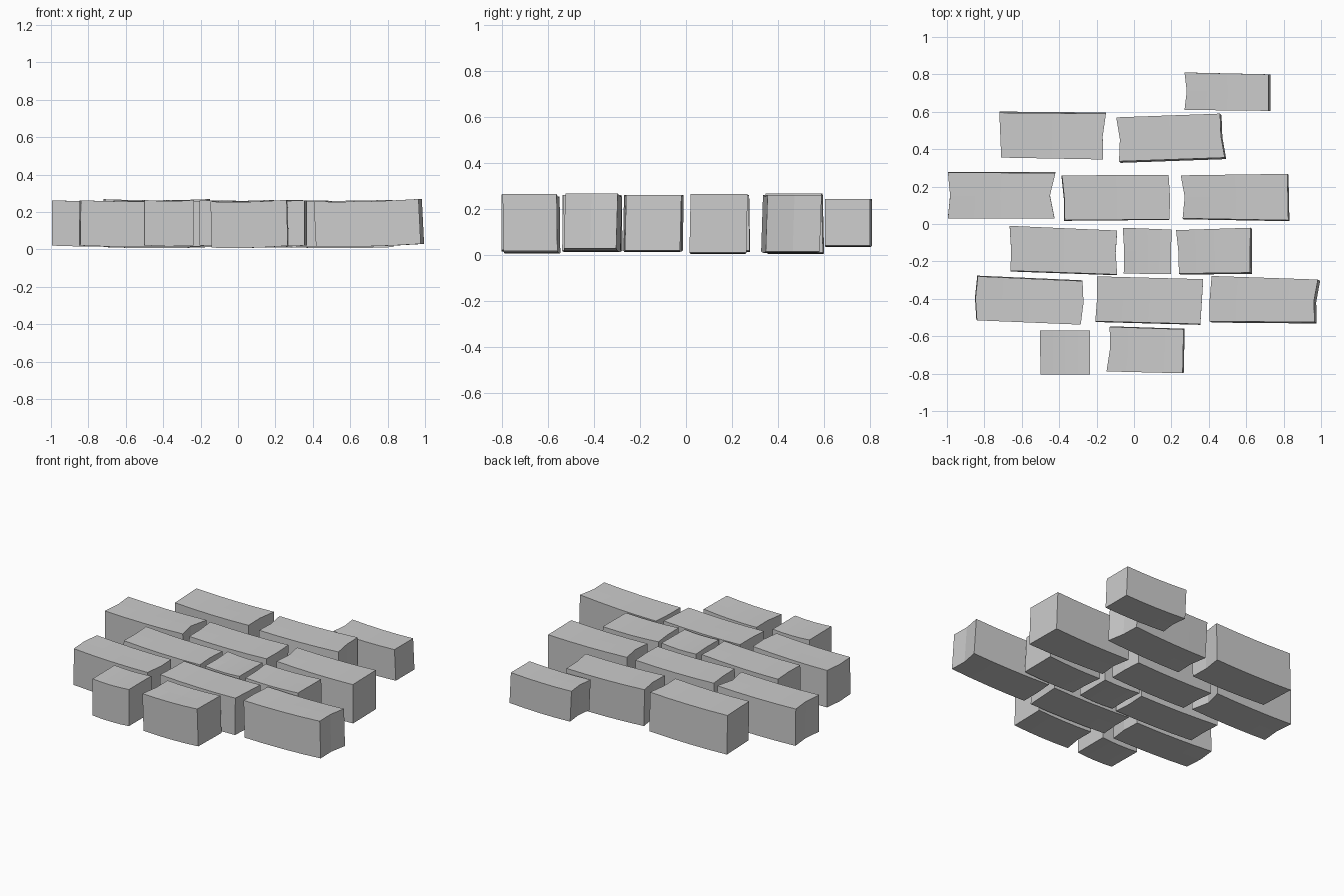
import bpy, bmesh
from mathutils import Vector

if "Cube" in bpy.data.objects:
    bpy.data.objects.remove(bpy.data.objects["Cube"])

NX, NY, NZ = 4, 2, 2


def brick(name, corners, bow=(0, 0), lean=(0, 0), z=(0.02, 0.262), tilt=0.0):
    """Worn brick. corners = plan outline (front-left, front-right, back-right,
    back-left); bow = end mid offsets in x; lean = shift of the base;
    tilt = rise of the right end."""
    fl, fr, br, bl = [Vector(c) for c in corners]
    bm = bmesh.new()
    cache = {}

    def vert(i, j, k):
        if (i, j, k) not in cache:
            u, v, w = i / NX, j / NY, k / NZ
            p = (fl * (1 - u) + fr * u) * (1 - v) + (bl * (1 - u) + br * u) * v
            arch = 4 * v * (1 - v)
            p.x += arch * (bow[0] * (1 - u) + bow[1] * u) + lean[0] * (1 - w)
            p.y += lean[1] * (1 - w)
            h = z[0] * (1 - w) + z[1] * w + tilt * (u - 0.5)
            h -= 0.006 * 4 * u * (1 - u)
            cache[i, j, k] = bm.verts.new((p.x, p.y, h))
        return cache[i, j, k]

    def side(na, nb, at):
        for a in range(na):
            for b in range(nb):
                bm.faces.new([vert(*at(a + s, b + t))
                              for s, t in ((0, 0), (1, 0), (1, 1), (0, 1))])

    for k in (0, NZ):
        side(NX, NY, lambda a, b: (a, b, k))
    for j in (0, NY):
        side(NX, NZ, lambda a, b: (a, j, b))
    for i in (0, NX):
        side(NY, NZ, lambda a, b: (i, a, b))
    bmesh.ops.recalc_face_normals(bm, faces=bm.faces)
    mesh = bpy.data.meshes.new(name)
    bm.to_mesh(mesh)
    bm.free()
    bpy.context.collection.objects.link(bpy.data.objects.new(name, mesh))


# Back course
brick("brick_back", [(.27, .61), (.72, .605), (.72, .80), (.27, .81)],
      (.012, 0), (.01, 0), (.042, .245))
# Second course
brick("brick_2_left", [(-.71, .355), (-.165, .345), (-.15, .59), (-.72, .595)],
      (0, -.01), (0, .006), (.012, .268))
brick("brick_2_right", [(-.08, .335), (.485, .355), (.46, .59), (-.095, .57)],
      (.012, -.008), (.008, -.008), (.016, .262))
# Third course
brick("brick_3_left", [(-.995, .03), (-.425, .03), (-.42, .273), (-.995, .275)],
      (.012, -.027), (0, .004), (.02, .262))
brick("brick_3_mid", [(-.37, .02), (.19, .025), (.185, .262), (-.385, .26)],
      (.005, .005), (-.003, -.003), (.018, .264))
brick("brick_3_right", [(.26, .03), (.825, .02), (.82, .268), (.25, .26)],
      (.016, 0), (.006, -.005), (.012, .265))
# Fourth course
brick("brick_4_left", [(-.66, -.25), (-.09, -.27), (-.09, -.035), (-.665, -.01)],
      (.005, -.008), (0, -.004))
brick("brick_4_mid", [(-.055, -.265), (.197, -.268), (.2, -.03), (-.06, -.02)],
      (.005, 0))
brick("brick_4_right", [(.24, -.265), (.62, -.26), (.622, -.02), (.225, -.033)],
      (.005, 0), (.01, -.006))
# Fifth course
brick("brick_5_left", [(-.84, -.515), (-.285, -.538), (-.275, -.305), (-.835, -.28)],
      (-.01, .01), (-.003, .004))
brick("brick_5_mid", [(-.207, -.52), (.355, -.535), (.37, -.295), (-.198, -.28)],
      (.005, 0), (0, -.004))
brick("brick_5_right", [(.405, -.52), (.965, -.525), (.983, -.297), (.415, -.278)],
      (-.005, -.012), (.012, -.007), (.022, .262), .014)
# Front course
brick("brick_front_left", [(-.5, -.804), (-.235, -.804), (-.235, -.57), (-.503, -.57)],
      (0, 0), (0, 0), (.022, .264))
brick("brick_front_right", [(-.147, -.788), (.26, -.798), (.265, -.563), (-.13, -.55)],
      (.01, 0), (.006, .003), (.014, .26), .01)
